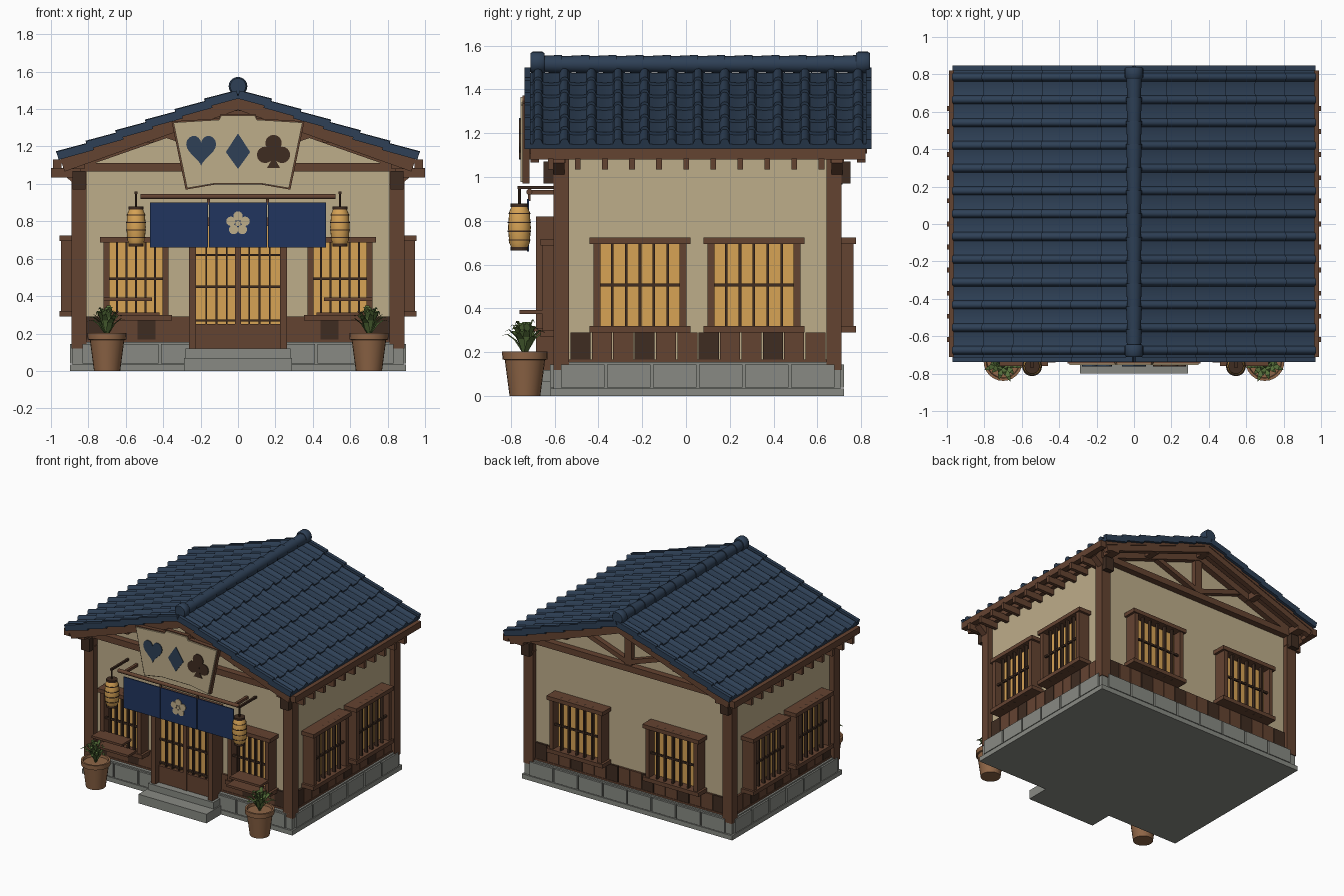
import bpy, bmesh, math, random
from mathutils import Matrix, Vector

if "Cube" in bpy.data.objects:
    bpy.data.objects.remove(bpy.data.objects["Cube"], do_unlink=True)
random.seed(4)


def material(name, *rgb):
    color = [((c / 255 + .055) / 1.055) ** 2.4 for c in rgb] + [1]
    mat = bpy.data.materials.new(name)
    mat.use_nodes = True
    mat.diffuse_color = color
    shader = next(n for n in mat.node_tree.nodes if n.type == 'BSDF_PRINCIPLED')
    shader.inputs["Base Color"].default_value = color
    return mat


TILE = material("slate blue tile", 46, 64, 86)
WOOD = material("brown timber", 100, 67, 49)
DARK = material("dark timber", 63, 44, 33)
PLASTER = material("cream plaster", 190, 173, 138)
PAPER = material("amber paper", 215, 163, 85)
STONE = material("grey stone", 136, 138, 131)
CLOTH = material("navy cloth", 33, 53, 94)
CLAY = material("brown clay", 142, 101, 70)
LEAF = material("green leaf", 86, 112, 58)


def finish(name, bm, mat, mirror=False, smooth=False):
    bmesh.ops.recalc_face_normals(bm, faces=bm.faces)
    mesh = bpy.data.meshes.new(name)
    bm.to_mesh(mesh)
    bm.free()
    mesh.materials.append(mat)
    if smooth:
        mesh.polygons.foreach_set("use_smooth", [True] * len(mesh.polygons))
        mesh.set_sharp_from_angle(angle=math.radians(40))
    obj = bpy.data.objects.new(name, mesh)
    bpy.context.collection.objects.link(obj)
    if mirror:
        obj.modifiers.new("Mirror", 'MIRROR').use_mirror_merge = False
    return obj


def boxes(name, mat, items, mirror=False, matrix=Matrix()):
    bm = bmesh.new()
    for x0, x1, y0, y1, z0, z1 in items:
        place = Matrix.LocRotScale(Vector((x0 + x1, y0 + y1, z0 + z1)) / 2, None,
                                   Vector((x1 - x0, y1 - y0, z1 - z0)))
        bmesh.ops.create_cube(bm, size=1, matrix=matrix @ place)
    return finish(name, bm, mat, mirror)


def beam(bm, start, end, depth, thick):
    start, end = Vector(start), Vector(end)
    run = end - start
    bmesh.ops.create_cube(bm, size=1, matrix=Matrix.LocRotScale(
        (start + end) / 2, run.to_track_quat('X', 'Z'), Vector((run.length, depth, thick))))


def prism(bm, outline, y0, y1):
    front, back = ([bm.verts.new((x, y, z)) for x, z in outline] for y in (y0, y1))
    bm.faces.new(front)
    bm.faces.new(back[::-1])
    for i in range(len(front)):
        bm.faces.new((front[i - 1], front[i], back[i], back[i - 1]))


def lathe(bm, profile, center, sides=20, axis=Matrix()):
    rings = [[bm.verts.new(Vector(center) + axis @ Vector((r * math.cos(a), r * math.sin(a), h)))
              for a in (math.tau * k / sides for k in range(sides))] for r, h in profile]
    for low, high in zip(rings, rings[1:]):
        for k in range(sides):
            bm.faces.new((low[k - 1], low[k], high[k], high[k - 1]))
    bm.faces.new(rings[0])
    bm.faces.new(rings[-1])


def circle(x, z, r, n=16):
    return [(x + r * math.cos(math.tau * k / n), z + r * math.sin(math.tau * k / n)) for k in range(n)]


# Stone base, facing blocks and entrance steps
boxes("foundation", STONE, [(-.885, .885, -.605, .705, 0, .155), (-.898, .898, -.62, .72, 0, .035)])
boxes("side_stones", STONE, [(.88, .898, y, y + .197, .04, .145)
                             for y in (-.57 + .21 * i for i in range(6))], mirror=True)
boxes("end_stones", STONE, [(x, x + .197, y, y + .02, .04, .145) for y in (-.62, .7)
                            for x in (.005 + .21 * i for i in range(4))], mirror=True)
boxes("entrance_steps", STONE, [(-.29, .29, -.8, -.6, 0, .07), (-.28, .28, -.7, -.6, .07, .12)])

# Plaster walls with gables
bm = bmesh.new()
prism(bm, [(-.85, .12), (.85, .12), (.85, 1.12), (0, 1.42), (-.85, 1.12)], -.56, .67)
finish("walls", bm, PLASTER)

# Timber frame
boxes("corner_posts", WOOD, [(.81, .89, y, y + .07, .12, 1.1) for y in (-.605, .64)], mirror=True)
boxes("sill_boards", WOOD, [(-.87, .87, -.58, .69, .15, .168)])
boxes("wall_plates", WOOD, [(.82, .885, -.7, .82, 1.08, 1.13)], mirror=True)
boxes("tie_beams", WOOD, [(-.9, .9, y, y + .06, 1.065, 1.112) for y in (-.61, .66)])
boxes("king_posts", WOOD, [(-.03, .03, y, y + .05, 1.1, 1.43) for y in (-.605, .66)])
boxes("beam_ends", DARK, [(.815, .885, y, y + .05, .97, 1.07) for y in (-.65, .7)], mirror=True)
bm = bmesh.new()
for y in (-.58, .69):
    beam(bm, (0, y, 1.405), (.93, y, 1.08), .05, .05)
    beam(bm, (0, y, 1.13), (.4, y, 1.27), .04, .035)
    beam(bm, (.82, y, .98), (.94, y, 1.08), .05, .04)
finish("truss_braces", bm, WOOD, mirror=True)

# Roof deck, barge boards and eaves
SLOPE = math.atan(.356)
DOWN = Vector((math.cos(SLOPE), 0, -math.sin(SLOPE)))
UP = Vector((math.sin(SLOPE), 0, math.cos(SLOPE)))
LENGTH, COURSES, COLUMNS, MIDDLE, PITCH = .95 / math.cos(SLOPE), 6, 13, .055, .1218


def on_roof(u, y, h):
    return Vector((0, y, 1.47)) + DOWN * u + UP * h


bm = bmesh.new()
beam(bm, on_roof(0, MIDDLE, -.014), on_roof(LENGTH, MIDDLE, -.014), 1.54, .026)
for y in (-.69, .8):
    beam(bm, on_roof(0, y, -.04), on_roof(LENGTH, y, -.04), .04, .06)
finish("roof_deck", bm, WOOD, mirror=True)
boxes("purlins", WOOD, [(x, x + .05, -.7, .81, z - .05, z) for x, z in ((-.025, 1.44), (.45, 1.27))], mirror=True)
boxes("eave_fascia", WOOD, [(.945, .99, -.71, .82, 1.08, 1.13)], mirror=True)
boxes("rafter_tails", WOOD, [(.84, 1, y, y + .026, 1.035, 1.085)
                             for y in (-.63 + .1235 * i for i in range(11))], mirror=True)

# Overlapping tile courses with round cover ribs
def rib_height(y):
    gap = abs((y - MIDDLE + PITCH / 2) % PITCH - PITCH / 2)
    radius = .022
    if gap < radius:
        return .01 + math.sqrt(radius ** 2 - gap ** 2)
    return .004 + .009 * (1 - 2 * gap / PITCH) ** 2


bm = bmesh.new()
verges = bmesh.new()
samples = [MIDDLE + PITCH * (i / 16 - COLUMNS / 2) for i in range(COLUMNS * 16 + 1)]
for course in range(COLUMNS // 2):
    top = course * LENGTH / COURSES - (.02 if course else 0)
    low = (course + 1) * LENGTH / COURSES + .008
    rows = [[bm.verts.new(on_roof(u, y, lift + rib_height(y) * wave)) for y in samples]
            for u, lift, wave in ((top, 0, 1), (low, .016, 1), (low, 0, 0), (top, -.004, 0))]
    for a, b in zip(rows, rows[1:] + rows[:1]):
        for i in range(len(samples) - 1):
            bm.faces.new((a[i], a[i + 1], b[i + 1], b[i]))
    for y in (samples[0] + .013, samples[-1] - .013):
        beam(verges, on_roof(top, y, .008), on_roof(low, y, .022), .026, .044)
finish("roof_tiles", bm, TILE, mirror=True, smooth=True)
finish("verge_tiles", verges, TILE, mirror=True)

# Ridge of lapped round tiles with end caps
bm = bmesh.new()
along = Matrix.Rotation(-math.pi / 2, 3, 'X')
for i in range(12):
    lathe(bm, [(.036, 0), (.042, .115), (.042, .125)], (0, -.69 + .124 * i, 1.515), axis=along)
for y in (-.71, .775):
    lathe(bm, [(.042, 0), (.05, .01), (.05, .055), (.042, .065)], (0, y, 1.522), axis=along)
finish("ridge_tiles", bm, TILE, smooth=True)


# Lattice windows, projecting from each wall
def window(name, width, z0, z1, matrix):
    half = width / 2
    boxes(name + "_frame", WOOD,
          [(-half, half, -.105, 0, z, z + .03) for z in (z0, z1 - .03)] +
          [(x - .016, x + .016, -.095, 0, z0, z1) for x in (.034 - half, half - .034)], True, matrix)
    boxes(name + "_paper", PAPER, [(.03 - half, half - .03, -.03, 0, z0 + .01, z1 - .01)], True, matrix)
    middle = (z0 + z1) / 2
    bars = [(x - .006, x + .006, -.085, -.06, z0, z1)
            for x in ((i / 6 - .5) * (width - .08) for i in range(1, 6))]
    boxes(name + "_lattice", DARK, bars + [(.03 - half, half - .03, -.08, -.065, middle - .007, middle + .007)],
          True, matrix)


SIDE = Matrix.Translation((.85, 0, 0)) @ Matrix.Rotation(math.pi / 2, 4, 'Z')
BACK = Matrix.Translation((0, .67, 0)) @ Matrix.Rotation(math.pi, 4, 'Z')
FRONT = Matrix.Translation((0, -.56, 0))
window("front_window", .385, .27, .717, FRONT @ Matrix.Translation((.545, 0, 0)))
window("back_window", .48, .29, .725, BACK @ Matrix.Translation((.41, 0, 0)))
window("side_window_front", .46, .29, .725, SIDE @ Matrix.Translation((-.21, 0, 0)))
window("side_window_rear", .46, .29, .725, SIDE @ Matrix.Translation((.31, 0, 0)))
boxes("window_shelves", WOOD, [(.46, .72, -.76, -.64, .375, .392), (.42, .7, -.74, -.64, .295, .312)], mirror=True)


# Wainscot planks, every third one dark
def wainscot(name, start, end, count, matrix, mirror=True):
    step = (end - start) / count
    planks = [(start + step * i + .003, start + step * (i + 1) - .003, -.016, 0, .165, .29) for i in range(count)]
    boxes(name + "_dark_planks", DARK, planks[::3], mirror, matrix)
    boxes(name + "_planks", WOOD, [p for i, p in enumerate(planks) if i % 3], mirror, matrix)


wainscot("front", .81, .26, 6, FRONT)
wainscot("side", -.53, .64, 12, SIDE)
wainscot("back", -.81, .81, 16, BACK, False)

# Sliding entrance doors
boxes("door_frame", WOOD, [(.225, .262, -.685, -.56, .12, .82), (0, .262, -.685, -.56, .775, .82)], mirror=True)
boxes("door_paper", PAPER, [(-.23, .23, -.62, -.56, .24, .78)])
boxes("door_leaves", WOOD, [(.012, .225, -.645, -.6, .12, .25), (0, .016, -.65, -.6, .11, .78)], mirror=True)
boxes("door_lattice", DARK, [(x - .005, x + .005, -.64, -.62, .25, .78) for x in (.06, .115, .17)] +
      [(0, .225, -.638, -.62, z - .006, z + .006) for z in (.27, .45, .62)], mirror=True)

# Cloth curtain, rod and blossom
boxes("curtain", CLOTH, [(x, x + .31, -.725, -.717, .66, .9) for x in (-.47, -.155, .16)])
bm = bmesh.new()
lathe(bm, [(.014, -.52), (.014, .52)], (0, -.715, .932), 12, Matrix.Rotation(math.pi / 2, 3, 'Y'))
finish("curtain_rod", bm, WOOD, smooth=True)
boxes("rod_supports", WOOD, [(.46, .48, -.715, -.55, .92, .94), (.15, .165, -.722, -.71, .89, .93)], mirror=True)
bm = bmesh.new()
for angle in (math.pi / 2 + math.tau * k / 5 for k in range(5)):
    prism(bm, circle(.04 * math.cos(angle), .788 + .04 * math.sin(angle), .025), -.731, -.724)
prism(bm, circle(0, .788, .014), -.733, -.724)
finish("curtain_blossom", bm, PLASTER)

# Hanging lanterns
bm, rings = bmesh.new(), bmesh.new()
spot = (.545, -.76, 0)
lathe(bm, [(.036, .675), (.047, .7), (.052, .77), (.047, .84), (.036, .865)], spot)
finish("lantern_paper", bm, PAPER, mirror=True, smooth=True)
for z, r in ((.665, .04), (.71, .05), (.75, .0535), (.79, .0535), (.83, .05), (.862, .04)):
    lathe(rings, [(r, z), (r, z + (.016 if r < .045 else .005))], spot)
lathe(rings, [(.006, .87), (.006, .955)], spot, 8)
finish("lantern_rings", rings, DARK, mirror=True)
boxes("lantern_brackets", DARK, [(.537, .553, -.77, -.55, .945, .96)], mirror=True)

# Shaped signboard with card suits
half = [(.09, 1.365), (.1, 1.343), (.345, 1.328), (.272, .977), (.12, 1.003)]
outline = half + [(-x, z) for x, z in reversed(half)]
bm = bmesh.new()
prism(bm, [(x * 1.03, 1.17 + (z - 1.17) * 1.04) for x, z in outline], -.745, -.715)
finish("sign_backing", bm, WOOD)
bm = bmesh.new()
prism(bm, outline, -.755, -.74)
finish("sign_face", bm, PLASTER)
boxes("sign_hangers", WOOD, [(.18, .21, -.72, -.55, z, z + .03) for z in (1.08, 1.28)], mirror=True)
bm = bmesh.new()
heart = [(16 * math.sin(t) ** 3, 13 * math.cos(t) - 5 * math.cos(2 * t) - 2 * math.cos(3 * t) - math.cos(4 * t))
         for t in (math.tau * k / 32 for k in range(32))]
prism(bm, [(x * .005 - .197, z * .0056 + 1.19) for x, z in heart], -.761, -.754)
prism(bm, [(0, 1.27), (.065, 1.17), (0, 1.08), (-.065, 1.17)], -.761, -.754)
finish("sign_heart_and_diamond", bm, CLOTH).data.materials[0] = TILE
bm = bmesh.new()
for x, z in ((.19, 1.218), (.145, 1.155), (.235, 1.155)):
    prism(bm, circle(x, z, .044), -.761, -.754)
prism(bm, [(.18, 1.19), (.2, 1.19), (.205, 1.12), (.225, 1.085), (.155, 1.085), (.175, 1.12)], -.762, -.754)
finish("sign_club", bm, DARK)

# Potted plants
bm = bmesh.new()
spot = Vector((.7, -.735, 0))
lathe(bm, [(.07, 0), (.092, .165), (.103, .168), (.104, .203), (.09, .203), (.086, .185)], spot, 24)
finish("pot", bm, CLAY, mirror=True, smooth=True)
bm = bmesh.new()
for i in range(30):
    angle, lean = i * 2.4, .25 + .75 * i / 30
    out = Vector((math.cos(angle), math.sin(angle), 0))
    side = Vector((-out.y, out.x, 0))
    reach, rise = .12 * lean, random.uniform(.15, .19) * (1.1 - .55 * lean)
    rows = []
    for t, width in ((0, .008), (.4, .016), (.75, .012), (1, .001)):
        center = spot + out * reach * t + Vector((0, 0, .185 + rise * math.sin(t * 2)))
        rows.append([bm.verts.new(center + side * width * s) for s in (-1, 1)])
    for a, b in zip(rows, rows[1:]):
        bm.faces.new((a[0], a[1], b[1], b[0]))
finish("leaves", bm, LEAF, mirror=True)
